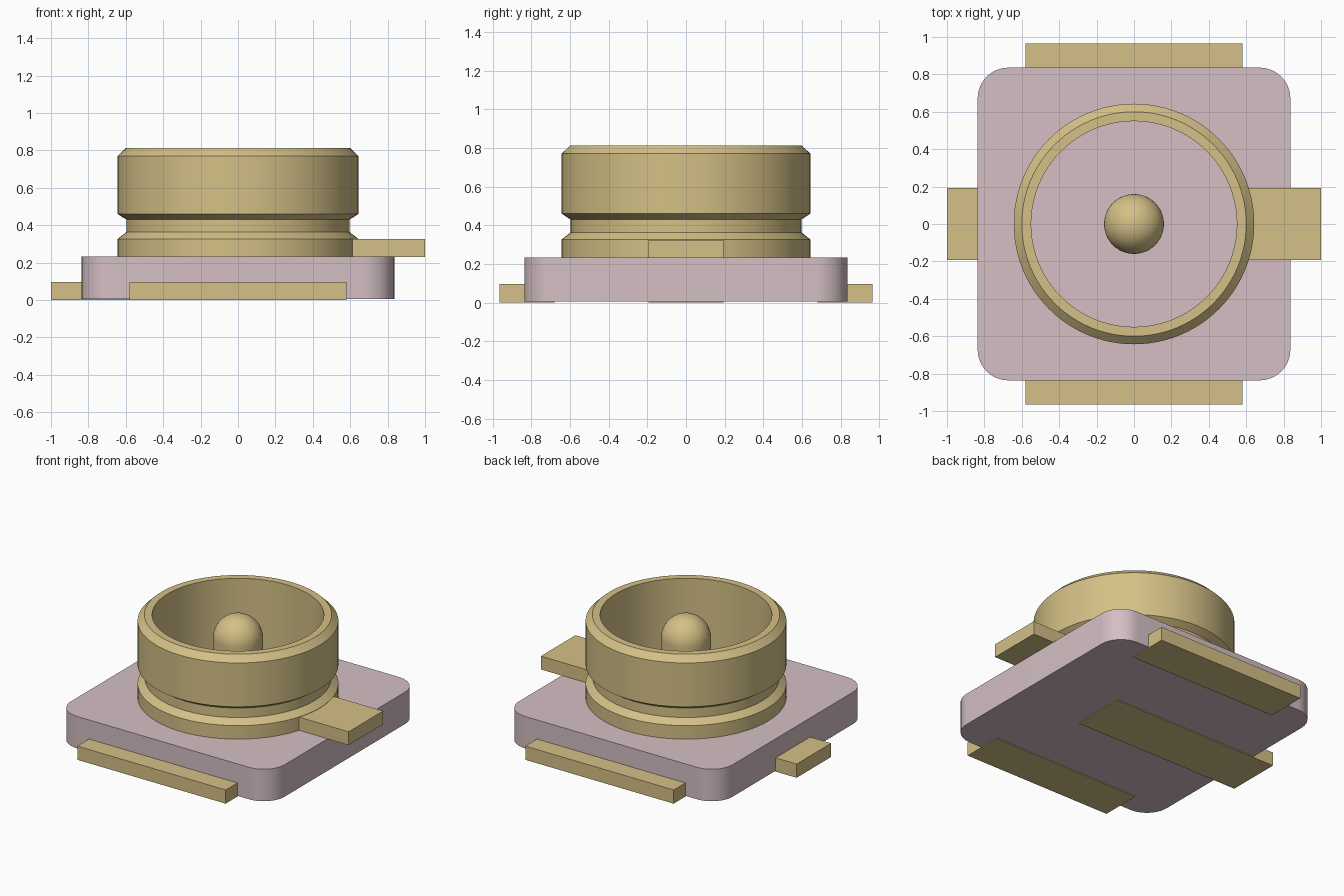
import bpy, bmesh, math

cube = bpy.data.objects.get("Cube")
if cube:
    bpy.data.objects.remove(cube, do_unlink=True)


def material(name, rgb):
    m = bpy.data.materials.new(name)
    m.use_nodes = True
    col = (*rgb, 1.0)
    m.diffuse_color = col
    m.node_tree.nodes["Principled BSDF"].inputs["Base Color"].default_value = col
    return m


GOLD = material("gold metal", (0.66, 0.53, 0.24))
PINK = material("pale mauve plastic", (0.66, 0.52, 0.55))


def finish(name, bm, mat, smooth=False):
    bmesh.ops.recalc_face_normals(bm, faces=bm.faces)
    me = bpy.data.meshes.new(name)
    bm.to_mesh(me)
    bm.free()
    me.materials.append(mat)
    ob = bpy.data.objects.new(name, me)
    bpy.context.collection.objects.link(ob)
    if smooth:
        bpy.ops.object.select_all(action='DESELECT')
        ob.select_set(True)
        bpy.context.view_layer.objects.active = ob
        bpy.ops.object.shade_smooth_by_angle(angle=math.radians(25))
    return ob


def prism(name, outline, z0, z1, mat, smooth=False):
    bm = bmesh.new()
    face = bm.faces.new([bm.verts.new((x, y, z0)) for x, y in outline])
    top = bmesh.ops.extrude_face_region(bm, geom=[face])["geom"]
    verts = [v for v in top if isinstance(v, bmesh.types.BMVert)]
    bmesh.ops.translate(bm, verts=verts, vec=(0, 0, z1 - z0))
    return finish(name, bm, mat, smooth)


def box(name, x0, x1, y0, y1, z0, z1):
    return prism(name, [(x0, y0), (x1, y0), (x1, y1), (x0, y1)], z0, z1, GOLD)


def lathe(name, profile, mat, closed, steps=96):
    bm = bmesh.new()
    verts = [bm.verts.new((r, 0, z)) for r, z in profile]
    pairs = list(zip(verts, verts[1:] + verts[:1])) if closed else list(zip(verts, verts[1:]))
    edges = [bm.edges.new(p) for p in pairs]
    bmesh.ops.spin(bm, geom=verts + edges, cent=(0, 0, 0), axis=(0, 0, 1),
                   angle=2 * math.pi, steps=steps)
    bmesh.ops.remove_doubles(bm, verts=bm.verts, dist=1e-5)
    return finish(name, bm, mat, True)


# Insulating base with rounded corners
HALF, RAD, SEG = 0.836, 0.165, 12
outline = []
for k, (sx, sy) in enumerate([(1, 1), (-1, 1), (-1, -1), (1, -1)]):
    for i in range(SEG + 1):
        a = math.pi / 2 * (k + i / SEG)
        outline.append((sx * (HALF - RAD) + RAD * math.cos(a),
                        sy * (HALF - RAD) + RAD * math.sin(a)))
prism("base", outline, 0.006, 0.232, PINK, True)

# Open shell with a snap groove
lathe("outer_shell", [(0.55, 0.225), (0.643, 0.225), (0.643, 0.327), (0.597, 0.363),
                      (0.597, 0.43), (0.643, 0.46), (0.643, 0.77), (0.6, 0.812),
                      (0.55, 0.812)], GOLD, True)

# Domed centre pin
dome = [(0.16 * math.cos(math.pi / 2 * i / 12), 0.65 + 0.16 * math.sin(math.pi / 2 * i / 12))
        for i in range(12)]
lathe("centre_pin", [(0, 0.225), (0.16, 0.225)] + dome + [(0, 0.81)], GOLD, False, 48)

# Ground pads along the front and back edges
for name, s in (("front_pad", -1), ("back_pad", 1)):
    y0, y1 = sorted((s * 0.68, s * 0.966))
    box(name, -0.58, 0.58, y0, y1, 0.0, 0.097)

# Signal strip under the base and raised tab on the shell
box("signal_strip", -1.0, 0.30, -0.193, 0.193, 0.0, 0.097)
box("shell_tab", 0.58, 1.0, -0.193, 0.193, 0.231, 0.325)
